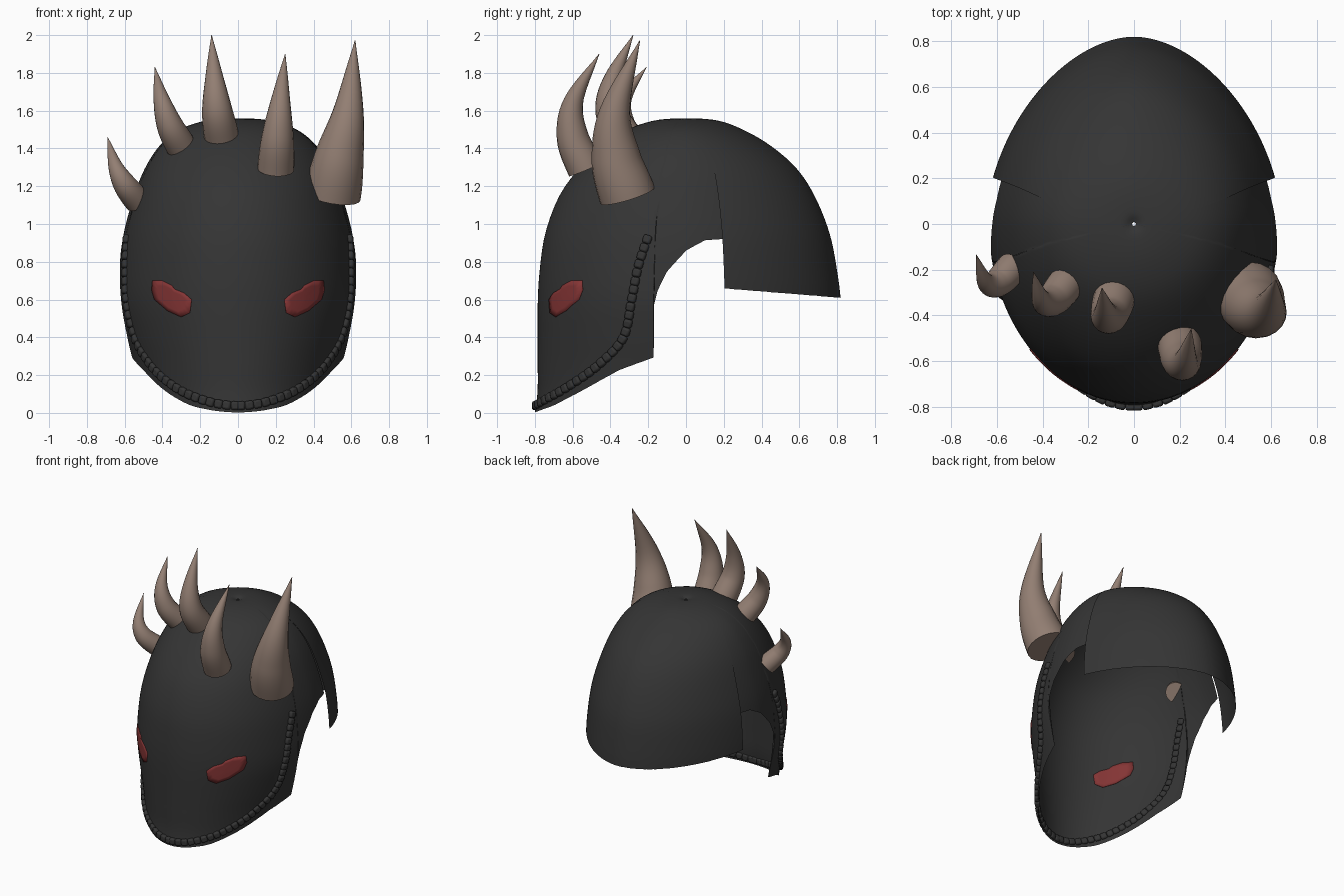
import bpy, bmesh, math
from mathutils import Vector, Matrix

if "Cube" in bpy.data.objects:
    bpy.data.objects.remove(bpy.data.objects["Cube"])


def material(name, rgb):
    m = bpy.data.materials.new(name)
    m.use_nodes = True
    m.diffuse_color = (*rgb, 1)
    bsdf = m.node_tree.nodes["Principled BSDF"]
    bsdf.inputs["Base Color"].default_value = (*rgb, 1)
    bsdf.inputs["Roughness"].default_value = 0.7
    return m


BLACK = material("charcoal", (0.035, 0.035, 0.035))
HORN = material("horn_brown", (0.29, 0.21, 0.17))
RED = material("eye_red", (0.23, 0.035, 0.035))


def catmull(points, t):
    """Smooth curve through points, t runs from 0 to 1."""
    last = len(points) - 1
    s = min(max(t, 0), 1) * last
    i = min(int(s), last - 1)
    u = s - i
    p1, p2 = Vector(points[i]), Vector(points[i + 1])
    p0 = Vector(points[i - 1]) if i else 2 * p1 - p2
    p3 = Vector(points[i + 2]) if i + 2 <= last else 2 * p2 - p1
    return 0.5 * (2 * p1 + (p2 - p0) * u + (2 * p0 - 5 * p1 + 4 * p2 - p3) * u * u
                  + (3 * p1 - p0 - 3 * p2 + p3) * u ** 3)


def polyline(points, x):
    for (xa, ya), (xb, yb) in zip(points, points[1:]):
        if x <= xb:
            return ya + (yb - ya) * max(0, (x - xa) / (xb - xa))
    return points[-1][1]


def finish(name, bm, mat, mirror=False, angle=40):
    bmesh.ops.recalc_face_normals(bm, faces=bm.faces)
    me = bpy.data.meshes.new(name)
    bm.to_mesh(me)
    bm.free()
    me.materials.append(mat)
    ob = bpy.data.objects.new(name, me)
    bpy.context.collection.objects.link(ob)
    bpy.ops.object.select_all(action="DESELECT")
    ob.select_set(True)
    bpy.context.view_layer.objects.active = ob
    bpy.ops.object.shade_smooth_by_angle(angle=math.radians(angle))
    if mirror:
        mod = ob.modifiers.new("mirror", "MIRROR")
        mod.merge_threshold = 0.0005
    return ob


def loft(bm, rings, closed=False):
    """Join equal-length rows of vertices with quads."""
    for a, b in zip(rings, rings[1:]):
        n = len(a)
        for i in range(n if closed else n - 1):
            j = (i + 1) % n
            bm.faces.new((a[i], a[j], b[j], b[i]))


# Dome outline: height, half width, front reach, back reach
DOME = [(1.545, .008, .008, .008), (1.558, .06, .06, .06), (1.545, .18, .18, .18),
        (1.50, .31, .31, .30), (1.42, .41, .43, .44), (1.30, .49, .56, .58),
        (1.15, .55, .67, .68), (.95, .605, .745, .76), (.75, .63, .775, .80),
        (.58, .632, .785, .82), (.40, .60, .785, .82), (.25, .565, .785, .82),
        (.10, .54, .787, .82), (-.06, .52, .81, .82)]
SAMPLES = [catmull(DOME, i / 1500) for i in range(1501)]


def dome_point(phi, k, flare=0.0):
    z, w, f, b = SAMPLES[k]
    c, s = max(0, math.cos(phi)), math.sin(phi)
    g = 1 + flare * min(1, k / 800)
    if phi < 0:
        return Vector((w * c, f * s, z))
    return Vector((w * g * c ** 1.14, b * (1 + (g - 1) * c) * s ** 1.14, z))


def at_height(y, z):
    """Point and outward normal on the front of the dome."""
    _, w, f, _ = min(SAMPLES[100:], key=lambda q: abs(q[0] - z))
    x = w * math.sqrt(max(0, 1 - (y / f) ** 2))
    return Vector((x, max(y, -f), z)), Vector((x / w ** 2, y / f ** 2, 0)).normalized()


def sheet(name, degrees, edge, flare=0.0, rows=44):
    bm = bmesh.new()
    columns = []
    for d in degrees:
        phi = math.radians(d)
        end = len(SAMPLES) - 1
        for k in range(200, len(SAMPLES)):
            p = dome_point(phi, k, flare)
            if p.z <= edge(p.y):
                end = k
                break
        columns.append([bm.verts.new(dome_point(phi, round(end * r / rows), flare))
                        for r in range(rows + 1)])
    loft(bm, columns)
    return finish(name, bm, BLACK, mirror=True)


# Face mask with a cheek corner and an arched side opening
JAW = [(-.81, 0), (-.70, .04), (-.566, .11), (-.355, .227), (-.17, .295)]
ARCH = [(-.17, .57), (-.15, .65), (-.1, .75), (0, .86), (.1, .915), (.25, .925)]
CHEEK = -12.5
mask_cols = [-90 + (CHEEK - .1 + 90) * i / 50 for i in range(51)]
mask_cols += [CHEEK + .1 + (17.4 - CHEEK) * i / 24 for i in range(25)]
sheet("face_mask", mask_cols, lambda y: polyline(JAW if y < -.17 else ARCH, y))

# Rear neck guard, slightly flared over the mask
sheet("neck_guard", [17 + 73 * i / 44 for i in range(45)],
      lambda y: polyline([(.2, .66), (.82, .61)], y), flare=.022)

# Eye patches, following the dome
EYE = [(.245, .60), (.254, .53), (.30, .508), (.37, .54), (.44, .60), (.455, .65),
       (.45, .70), (.40, .70), (.35, .675), (.335, .655), (.285, .635)]
bm = bmesh.new()
rings = []
mid = Vector((.35, .605))
for r in (.05, .35, .7, 1):
    ring = []
    for i in range(len(EYE) * 2):
        a, b = Vector(EYE[i // 2]), Vector(EYE[(i // 2 + 1) % len(EYE)])
        q = mid + ((a + b) / 2 - mid if i % 2 else a - mid) * r
        _, w, f, _ = min(SAMPLES, key=lambda s: abs(s[0] - q.y))
        ring.append(bm.verts.new((q.x, -f * math.sqrt(1 - (q.x / w) ** 2), q.y)))
    rings.append(ring)
loft(bm, rings, closed=True)
bm.faces.new(rings[0])
eyes = finish("eye_patches", bm, RED, mirror=True)
solid = eyes.modifiers.new("thickness", "SOLIDIFY")
solid.thickness, solid.offset = .009, 0

# Beaded trim along cheeks and jaw
TRIM = [(-.19, .96), (-.25, .78), (-.286, .6), (-.33, .4), (-.46, .255),
        (-.62, .14), (-.74, .07), (-.80, .035)]
path = [at_height(*catmull(TRIM, i / 600)) for i in range(601)]
bm = bmesh.new()
travel, step = 0.0, .046
for (p, n), (q, _) in zip(path, path[1:]):
    travel += (q - p).length
    if travel >= step:
        travel -= step
        t = (q - p).normalized()
        side = n.cross(t).normalized()
        out = t.cross(side)
        rot = Matrix((t, side, out)).transposed().to_4x4()
        bmesh.ops.create_cube(bm, size=1, matrix=Matrix.Translation(p + out * .004) @ rot
                              @ Matrix.Diagonal((.045, .046, .036, 1)))
beads = finish("beaded_trim", bm, BLACK, mirror=True, angle=60)
bev = beads.modifiers.new("rounding", "BEVEL")
bev.width, bev.segments = .011, 2


# Curved horns, swept along a path and tapering to a point
def horn(name, radius, points, sides=20, steps=24):
    bm = bmesh.new()
    rings = []
    for i in range(steps + 1):
        u = i / steps
        p = catmull(points, u)
        t = (catmull(points, min(1, u + .01)) - catmull(points, max(0, u - .01))).normalized()
        a = t.cross(Vector((0, 1, 0))).normalized()
        b = t.cross(a)
        r = radius * max(.015, 1 - u ** 1.9)
        rings.append([bm.verts.new(p + r * (a * math.cos(k * math.tau / sides)
                                            + b * math.sin(k * math.tau / sides)))
                      for k in range(sides)])
    loft(bm, rings, closed=True)
    bm.faces.new(rings[0])
    bm.faces.new(rings[-1])
    finish(name, bm, HORN)


horn("horn_right_low", .07, [(-.53, -.19, 1.12), (-.60, -.26, 1.21),
                             (-.65, -.25, 1.31), (-.69, -.135, 1.46)])
horn("horn_right_high", .08, [(-.295, -.26, 1.40), (-.36, -.335, 1.52),
                              (-.405, -.33, 1.66), (-.44, -.21, 1.83)])
horn("horn_crown", .092, [(-.085, -.32, 1.45), (-.11, -.40, 1.6),
                          (-.125, -.385, 1.77), (-.14, -.28, 2.0)])
horn("horn_brow", .097, [(.20, -.53, 1.29), (.21, -.60, 1.46),
                         (.225, -.595, 1.65), (.25, -.46, 1.9)])
horn("horn_left_large", .15, [(.50, -.31, 1.15), (.535, -.37, 1.35),
                              (.585, -.375, 1.60), (.62, -.245, 1.97)])
